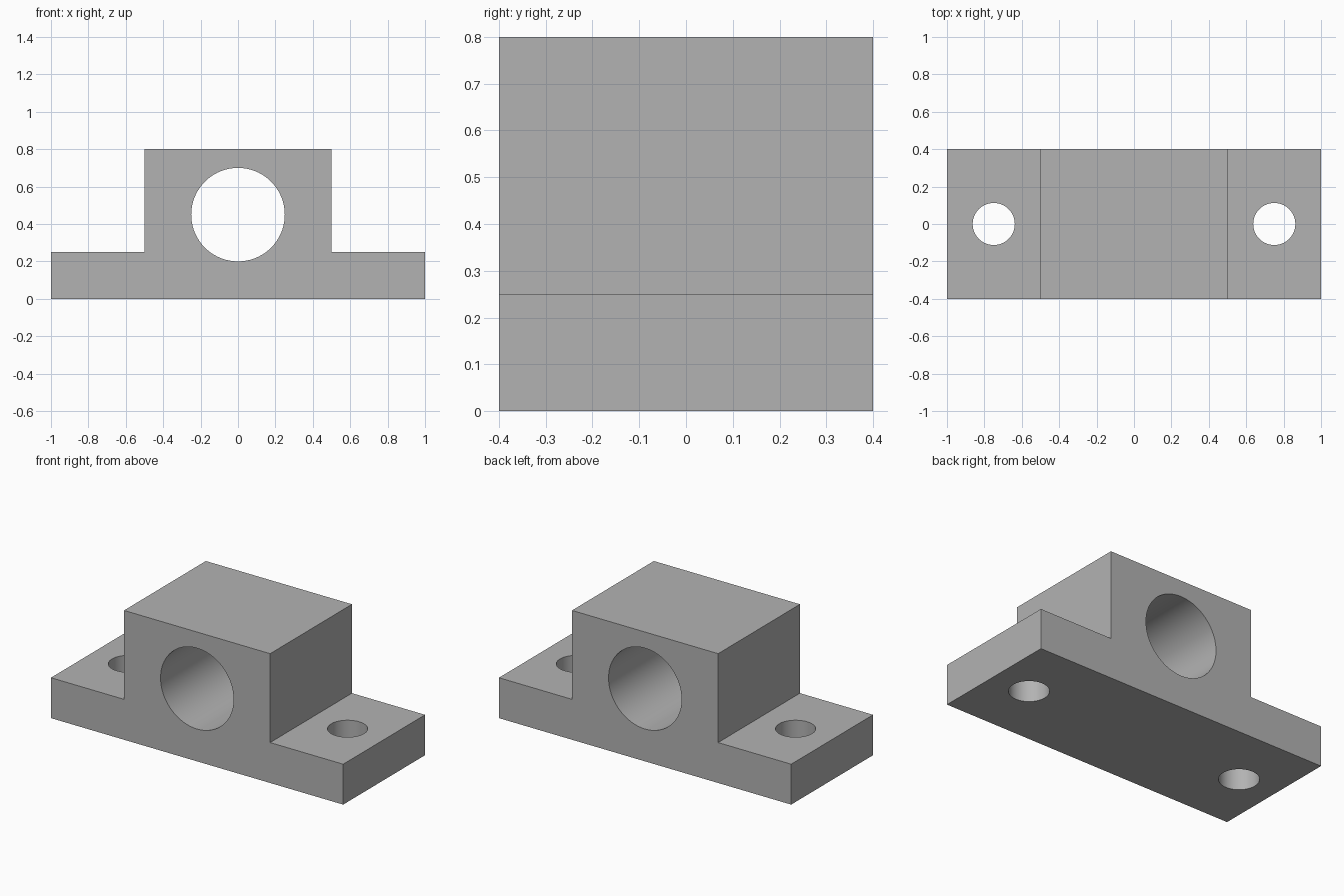
import bpy
import bmesh
import math

cube = bpy.data.objects.get("Cube")
if cube:
    bpy.data.objects.remove(cube, do_unlink=True)

DEPTH = 0.8

# Single grey finish
grey = bpy.data.materials.new("plain grey")
grey.use_nodes = True
colour = (0.45, 0.45, 0.45, 1)
grey.diffuse_color = colour
grey.node_tree.nodes["Principled BSDF"].inputs["Base Color"].default_value = colour


def extruded_profile(name, points):
    """Extrude an x-z outline along y, centred on y = 0."""
    bm = bmesh.new()
    face = bm.faces.new([bm.verts.new((x, -DEPTH / 2, z)) for x, z in points])
    ext = bmesh.ops.extrude_face_region(bm, geom=[face])
    moved = [g for g in ext["geom"] if isinstance(g, bmesh.types.BMVert)]
    bmesh.ops.translate(bm, verts=moved, vec=(0, DEPTH, 0))
    bmesh.ops.recalc_face_normals(bm, faces=bm.faces)
    mesh = bpy.data.meshes.new(name)
    bm.to_mesh(mesh)
    bm.free()
    mesh.materials.append(grey)
    obj = bpy.data.objects.new(name, mesh)
    bpy.context.collection.objects.link(obj)
    return obj


def drill(target, name, radius, location, rotation=(0, 0, 0)):
    """Cut a round through hole and discard the cutter."""
    bpy.ops.mesh.primitive_cylinder_add(
        vertices=96, radius=radius, depth=2, location=location, rotation=rotation)
    cutter = bpy.context.object
    cutter.name = name
    cutter.hide_render = True
    cutter.data.materials.append(grey)
    mod = target.modifiers.new(name, "BOOLEAN")
    mod.operation = "DIFFERENCE"
    mod.solver = "EXACT"
    mod.object = cutter
    bpy.context.view_layer.objects.active = target
    bpy.ops.object.modifier_apply(modifier=mod.name)
    bpy.data.objects.remove(cutter, do_unlink=True)


# Flanged block: stepped half outline, mirrored to the other side
half = [(1, 0), (1, 0.25), (0.5, 0.25), (0.5, 0.8)]
outline = half + [(-x, z) for x, z in reversed(half)]
block = extruded_profile("bearing_block", outline)

# Shaft bore from front to back
drill(block, "shaft_bore", 0.25, (0, 0, 0.45), (math.pi / 2, 0, 0))

# Bolt holes through both flanges
for side in (-1, 1):
    drill(block, "bolt_hole", 0.1125, (side * 0.75, 0, 0))

# Smooth hole walls, crisp block edges
bpy.ops.object.select_all(action="DESELECT")
block.select_set(True)
bpy.context.view_layer.objects.active = block
bpy.ops.object.shade_smooth_by_angle(angle=math.radians(30))
